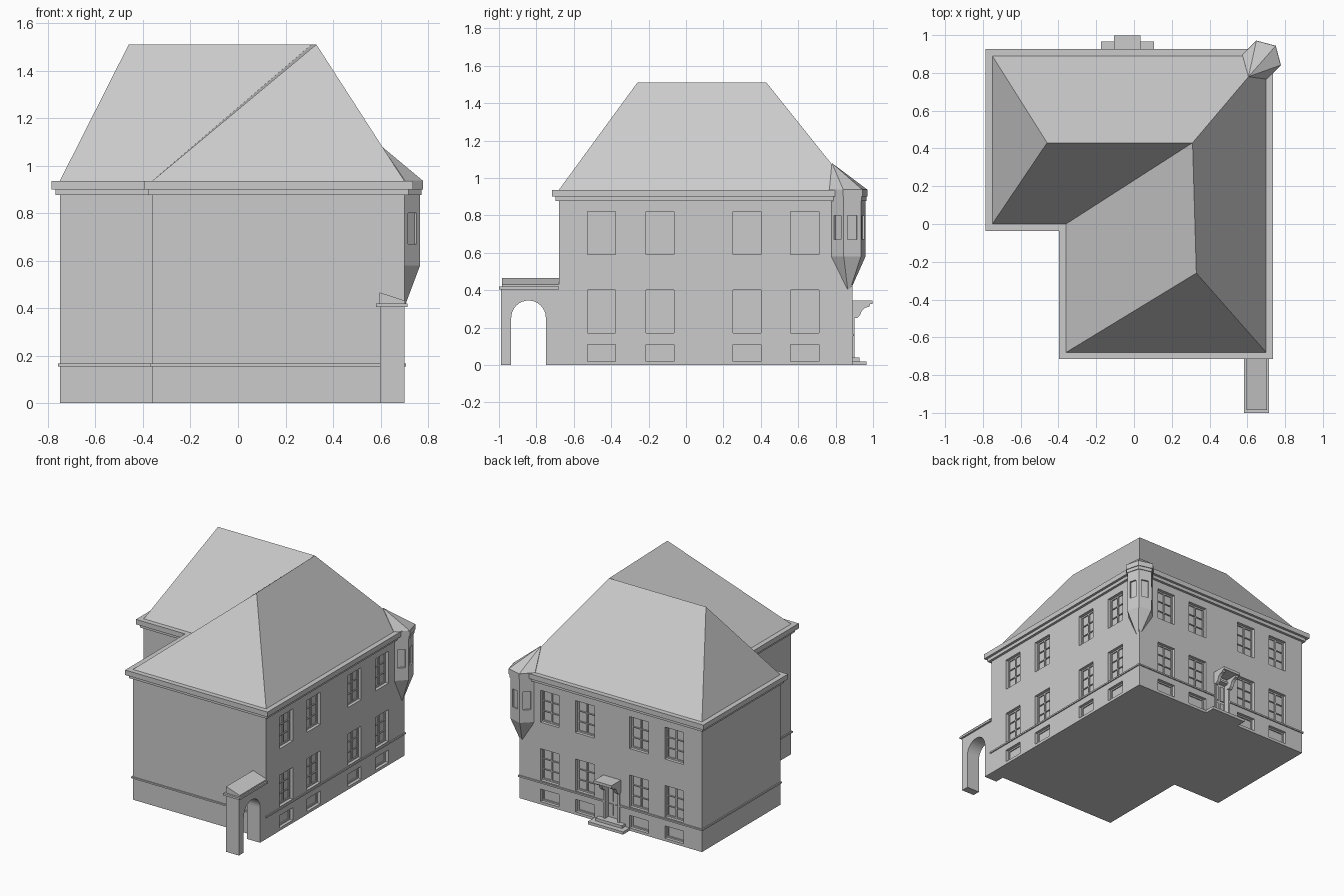
import bpy, bmesh, math
from mathutils import Matrix, Vector

if "Cube" in bpy.data.objects:
    bpy.data.objects.remove(bpy.data.objects["Cube"])


def make(name, verts, faces):
    me = bpy.data.meshes.new(name)
    me.from_pydata(verts, [], faces)
    bm = bmesh.new()
    bm.from_mesh(me)
    bmesh.ops.recalc_face_normals(bm, faces=bm.faces)
    bm.to_mesh(me)
    bm.free()
    ob = bpy.data.objects.new(name, me)
    bpy.context.collection.objects.link(ob)
    return ob


def prism(name, base, vec):
    """Closed solid: base polygon swept along vec."""
    n, v = len(base), Vector(vec)
    verts = [Vector(p) for p in base] + [Vector(p) + v for p in base]
    faces = [tuple(range(n)), tuple(range(n, 2 * n))]
    faces += [(i, (i + 1) % n, (i + 1) % n + n, i + n) for i in range(n)]
    return make(name, verts, faces)


def boxes(name, items):
    """One mesh of many boxes (x0, x1, y0, y1, z0, z1[, matrix])."""
    bm = bmesh.new()
    for x0, x1, y0, y1, z0, z1, *m in items:
        mat = (Matrix.Translation(((x0 + x1) / 2, (y0 + y1) / 2, (z0 + z1) / 2))
               @ Matrix.Diagonal((x1 - x0, y1 - y0, z1 - z0, 1)))
        bmesh.ops.create_cube(bm, size=1, matrix=(m[0] @ mat) if m else mat)
    me = bpy.data.meshes.new(name)
    bm.to_mesh(me)
    bm.free()
    ob = bpy.data.objects.new(name, me)
    bpy.context.collection.objects.link(ob)
    return ob


def cut(target, cutter):
    mod = target.modifiers.new("cut", 'BOOLEAN')
    mod.operation, mod.solver, mod.object = 'DIFFERENCE', 'EXACT', cutter
    bpy.context.view_layer.objects.active = target
    bpy.ops.object.modifier_apply(modifier=mod.name)


def plan(d, z):
    """L-shaped footprint grown outwards by d."""
    return [(-.75 - d, -d, z), (-.36 - d, -d, z), (-.36 - d, -.68 - d, z),
            (.70 + d, -.68 - d, z), (.70 + d, .89 + d, z), (-.75 - d, .89 + d, z)]


# Walls, string course and two-step cornice
walls = prism("walls", plan(0, 0), (0, 0, .9))
course = prism("string_course", plan(.008, .155), (0, 0, .011))
prism("lower_cornice", plan(.018, .876), (0, 0, .026))
prism("upper_cornice", plan(.036, .90), (0, 0, .036))

# Hipped roof over both wings
ridge = [(-.46, .43, 1.51), (.31, .43, 1.51), (.33, -.26, 1.51)]
make("roof", plan(0, .936) + ridge,
     [(5, 0, 6), (0, 1, 7, 6), (1, 2, 8, 7), (2, 3, 8), (3, 4, 7, 8), (4, 5, 6, 7),
      (0, 5, 4, 3, 2, 1)])


# Window recesses and frames on the right and back walls
def on_wall(side, u0, u1, d0, d1, z0, z1):
    if side == "right":
        return (.70 + d0, .70 + d1, u0, u1, z0, z1)
    return (u0, u1, .89 + d0, .89 + d1, z0, z1)


columns = [("right", u) for u in (-.452, -.14, .325, .635)]
columns += [("back", u) for u in (-.53, -.25, .18, .46)]
rows = [(.02, .11), (.172, .40), (.59, .82)]
holes, frames = [], []
for side, u in columns:
    for z0, z1 in rows:
        a, b = u - .075, u + .075
        holes.append(on_wall(side, a, b, -.03, .03, z0, z1))
        parts = [(a, a + .01, z0, z1), (b - .01, b, z0, z1),
                 (a, b, z0, z0 + .01), (a, b, z1 - .01, z1)]
        if z1 - z0 > .15:
            parts.append((u - .005, u + .005, z0, z1))
            parts += [(a, b, z0 + t - .003, z0 + t + .003) for t in (.075, .15)]
        frames += [on_wall(side, p[0], p[1], -.032, -.022, p[2], p[3]) for p in parts]
DX = -.035
holes.append((DX - .05, DX + .05, .86, .95, .04, .29))
cutter = boxes("cutter", holes)
cut(walls, cutter)
cut(course, cutter)
bpy.data.objects.remove(cutter)
boxes("window_frames", frames)

# Back door: surround, leaf panels, steps, canopy and curved brackets
boxes("door_surround", [(DX - .065, DX - .05, .88, .90, .04, .305),
                        (DX + .05, DX + .065, .88, .90, .04, .305),
                        (DX - .065, DX + .065, .88, .90, .29, .305)])
boxes("door_panels", [(DX + s * .024 - .016, DX + s * .024 + .016, .858, .867, z0, z1)
                      for s in (-1, 1) for z0, z1 in ((.06, .14), (.16, .27))])
boxes("door_steps", [(DX - .14, DX + .14, .88, .965, 0, .02),
                     (DX - .105, DX + .105, .88, .927, .02, .04)])
boxes("door_canopy", [(DX - .07, DX + .07, .88, .998, .325, .345)])
curve = [(.985, .325), (.98, .312), (.955, .305), (.94, .29), (.93, .265),
         (.915, .252), (.90, .25), (.885, .258), (.885, .325)]
for s, name in ((-1, "left"), (1, "right")):
    prism("bracket_" + name, [(DX + s * .058 - .012, y, z) for y, z in curve], (.024, 0, 0))

# Hexagonal corner turret with pointed foot and leaning cap
C = (.675, .868)


def hexagon(r, z):
    return [(C[0] + r * math.cos(math.radians(45 + 60 * i)),
             C[1] + r * math.sin(math.radians(45 + 60 * i)), z) for i in range(6)]


sides = [(i, (i + 1) % 6, (i + 1) % 6 + 6, i + 6) for i in range(6)]
turret = make("turret", hexagon(.095, .58) + hexagon(.095, .91) + [(.69, .868, .375)],
              sides + [tuple(range(6, 12))] + [(i, (i + 1) % 6, 12) for i in range(6)])
apothem = .095 * math.cos(math.pi / 6)
slits = boxes("slit_cutter", [
    (apothem - .012, apothem + .02, -.026, .026, .67, .80,
     Matrix.Translation((C[0], C[1], 0)) @ Matrix.Rotation(math.radians(a), 4, 'Z'))
    for a in (-45, 15, 75, 135)])
cut(turret, slits)
bpy.data.objects.remove(slits)
prism("turret_lower_cornice", hexagon(.101, .876), (0, 0, .026))
prism("turret_upper_cornice", hexagon(.107, .90), (0, 0, .038))
make("turret_cap", hexagon(.105, .938) + [(.606, .78, 1.08)],
     [(i, (i + 1) % 6, 6) for i in range(6)] + [tuple(range(6))])

# Garden gateway: arched wall, coping slab and sloping cap
yc, r, spring = -.842, .0925, .2525
arch = [(yc - r * math.cos(t), spring + r * math.sin(t))
        for t in (math.pi * i / 16 for i in range(17))]
profile = [(-.99, 0), (yc - r, 0)] + arch + [(yc + r, 0), (-.67, 0), (-.67, .41), (-.99, .41)]
prism("gateway_wall", [(.598, y, z) for y, z in profile], (.102, 0, 0))
boxes("gateway_coping", [(.582, .714, -1.0, -.68, .405, .42)])
prism("gateway_cap", [(.596, -.985, .42), (.704, -.985, .42),
                      (.704, -.985, .431), (.596, -.985, .466)], (0, .305, 0))
